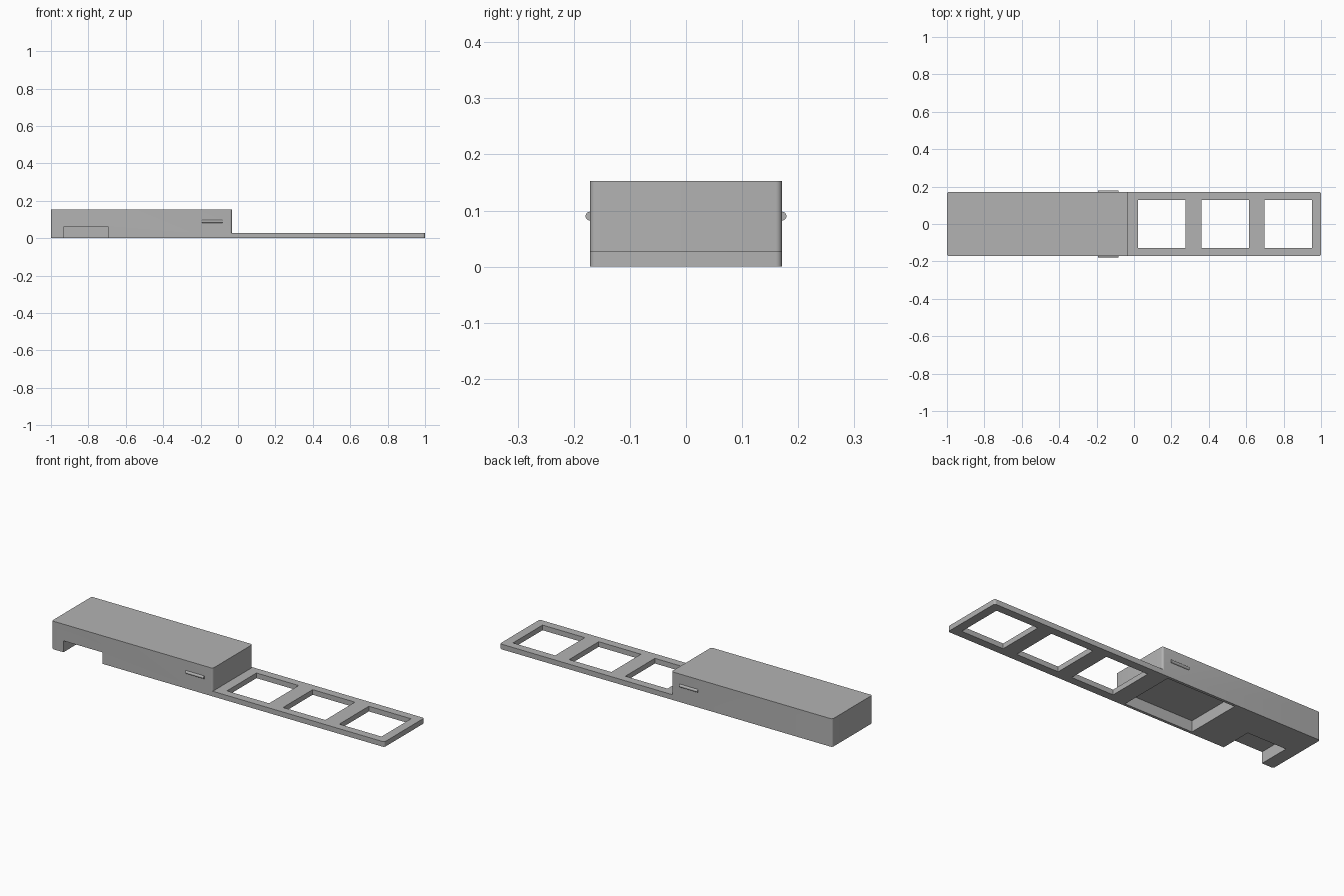
import bpy, math

if "Cube" in bpy.data.objects:
    bpy.data.objects.remove(bpy.data.objects["Cube"])

grey = bpy.data.materials.new("light_grey_plastic")
grey.diffuse_color = (0.45, 0.45, 0.45, 1)
grey.use_nodes = True
grey.node_tree.nodes["Principled BSDF"].inputs["Base Color"].default_value = grey.diffuse_color


def block(name, x0, x1, y0, y1, z0, z1, radius=0.0):
    """Box from its extents, optionally with rounded vertical edges."""
    bpy.ops.mesh.primitive_cube_add(
        size=1, location=((x0 + x1) / 2, (y0 + y1) / 2, (z0 + z1) / 2))
    ob = bpy.context.object
    ob.name = name
    ob.scale = (x1 - x0, y1 - y0, z1 - z0)
    bpy.ops.object.transform_apply(location=True, rotation=True, scale=True)
    if radius:
        me = ob.data
        weight = me.attributes.new("bevel_weight_edge", 'FLOAT', 'EDGE')
        for e in me.edges:
            a, b = (me.vertices[i].co for i in e.vertices)
            weight.data[e.index].value = float(abs(a.z - b.z) > 0.001)
        bev = ob.modifiers.new("round", 'BEVEL')
        bev.limit_method = 'WEIGHT'
        bev.width = radius
        bev.segments = 6
        bpy.ops.object.modifier_apply(modifier=bev.name)
    return ob


def combine(ob, other, operation):
    """Apply a boolean and remove the helper."""
    mod = ob.modifiers.new("bool", 'BOOLEAN')
    mod.operation = operation
    mod.solver = 'EXACT'
    mod.object = other
    bpy.context.view_layer.objects.active = ob
    bpy.ops.object.modifier_apply(modifier=mod.name)
    bpy.data.objects.remove(other)


def finish(ob):
    ob.data.materials.clear()
    ob.data.materials.append(grey)
    bpy.ops.object.select_all(action='DESELECT')
    ob.select_set(True)
    bpy.context.view_layer.objects.active = ob
    bpy.ops.object.shade_smooth_by_angle(angle=math.radians(30))


W = 0.171          # half width
R = 0.011          # vertical corner radius

# Raised housing joined with the thin frame
housing = block("housing_with_frame", -1, -0.032, -W, W, 0, 0.1525, R)
combine(housing, block("frame", -0.3, 1, -W, W, 0, 0.028, R), 'UNION')

# Three square windows in the frame
for i in range(3):
    x = 0.022 + 0.338 * i
    combine(housing, block("window", x, x + 0.254, -0.127, 0.127, -0.1, 0.1), 'DIFFERENCE')

# Shallow pocket in the underside
combine(housing, block("pocket", -0.487, -0.076, -0.156, 0.156, -0.1, 0.06), 'DIFFERENCE')

# Notch open to the front and below
combine(housing, block("notch", -0.93, -0.695, -0.3, 0.005, -0.1, 0.062), 'DIFFERENCE')
finish(housing)

# Small round snap ridges on both sides
for side, label in ((-1, "front"), (1, "back")):
    bpy.ops.mesh.primitive_cylinder_add(
        vertices=24, radius=0.008, depth=0.11,
        location=(-0.138, side * W, 0.09), rotation=(0, math.pi / 2, 0))
    ridge = bpy.context.object
    ridge.name = label + "_snap_ridge"
    finish(ridge)
